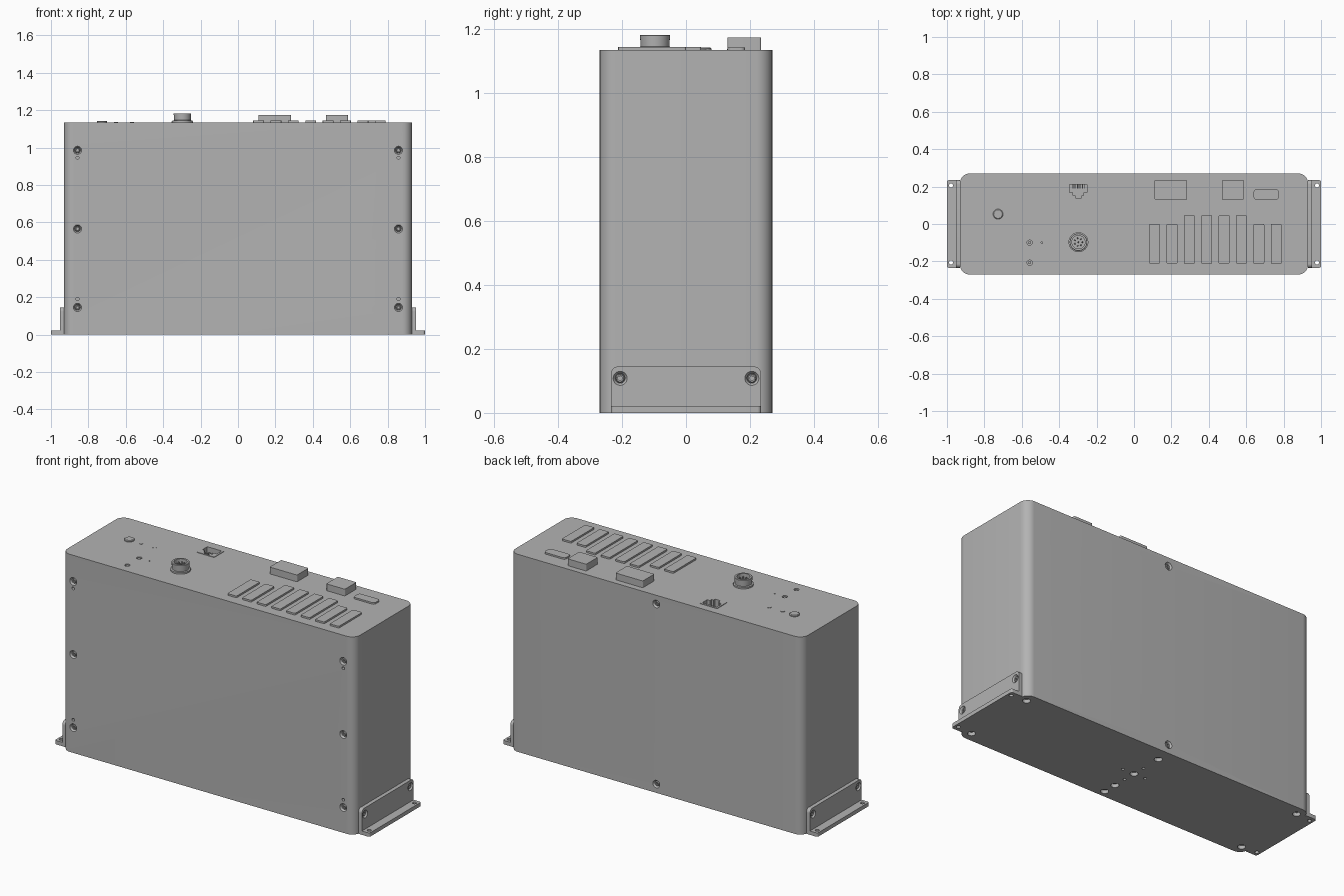
import bpy, bmesh, math
from mathutils import Matrix, Vector

if "Cube" in bpy.data.objects:
    bpy.data.objects.remove(bpy.data.objects["Cube"])

grey = bpy.data.materials.new("plain grey")
grey.use_nodes = True
colour = (0.45, 0.45, 0.45, 1)
grey.diffuse_color = colour
grey.node_tree.nodes["Principled BSDF"].inputs["Base Color"].default_value = colour

W, D, H = 0.93, 0.27, 1.135
# Rotations carrying local +z onto a face's outward direction
FRONT = Matrix.Rotation(math.pi / 2, 4, 'X')
BACK = Matrix.Rotation(-math.pi / 2, 4, 'X')
DOWN = Matrix.Rotation(math.pi, 4, 'X')
UP = Matrix()


def side(s):
    return Matrix.Rotation(s * math.pi / 2, 4, 'Y')


def finish(name, bm):
    bmesh.ops.recalc_face_normals(bm, faces=bm.faces)
    mesh = bpy.data.meshes.new(name)
    bm.to_mesh(mesh)
    bm.free()
    mesh.materials.append(grey)
    obj = bpy.data.objects.new(name, mesh)
    bpy.context.collection.objects.link(obj)
    return obj


def smooth(obj):
    bpy.ops.object.select_all(action='DESELECT')
    obj.select_set(True)
    bpy.context.view_layer.objects.active = obj
    bpy.ops.object.shade_smooth_by_angle(angle=math.radians(30))


def add_box(bm, x0, x1, y0, y1, z0, z1):
    m = Matrix.Translation(((x0 + x1) / 2, (y0 + y1) / 2, (z0 + z1) / 2))
    m = m @ Matrix.Diagonal((x1 - x0, y1 - y0, z1 - z0, 1))
    return bmesh.ops.create_cube(bm, size=1, matrix=m)["verts"]


def box(name, x0, x1, y0, y1, z0, z1, radius=0, axis=2, pick=lambda v: True):
    """Box with the edges along one axis rounded."""
    bm = bmesh.new()
    add_box(bm, x0, x1, y0, y1, z0, z1)
    if radius:
        edges = [e for e in bm.edges
                 if abs((e.verts[0].co - e.verts[1].co).normalized()[axis]) > 0.9
                 and all(pick(v.co) for v in e.verts)]
        bmesh.ops.bevel(bm, geom=edges, offset=radius, segments=8,
                        profile=0.5, affect='EDGES')
    obj = finish(name, bm)
    smooth(obj)
    return obj


def add_lathe(bm, place, turn, profile, sides=24):
    """Closed turned solid; profile holds (radius, height) from bottom to top."""
    m = Matrix.Translation(place) @ turn
    rings = []
    for r, z in profile:
        rings.append([bm.verts.new(m @ Vector((r * math.cos(a), r * math.sin(a), z)))
                      for a in (math.tau * i / sides for i in range(sides))])
    for low, high in zip(rings, rings[1:]):
        for i in range(sides):
            j = (i + 1) % sides
            bm.faces.new((low[i], low[j], high[j], high[i]))
    bm.faces.new(rings[0][::-1])
    bm.faces.new(rings[-1])


def lathe(name, place, turn, profile, sides=24):
    bm = bmesh.new()
    add_lathe(bm, place, turn, profile, sides)
    obj = finish(name, bm)
    smooth(obj)
    return obj


def cut(obj, bm):
    cutter = finish("cutter", bm)
    cutter.hide_render = True
    bpy.context.view_layer.objects.active = obj
    mod = obj.modifiers.new("cut", 'BOOLEAN')
    mod.operation, mod.solver, mod.object = 'DIFFERENCE', 'EXACT', cutter
    bpy.ops.object.modifier_apply(modifier=mod.name)
    bpy.data.objects.remove(cutter)
    smooth(obj)


def hole(bm, place, turn, r, depth=0.02):
    add_lathe(bm, place, turn, [(r, -depth), (r, 0.01)], 20)


def countersink(bm, place, turn):
    add_lathe(bm, place, turn, [(0.015, -0.022), (0.015, -0.01), (0.022, 0), (0.022, 0.01)])


def screw(name, place, turn):
    """Screw head with a hexagonal socket, set in its countersink."""
    obj = lathe(name, place, turn, [(0.014, -0.023), (0.014, -0.009), (0.011, -0.005)])
    bm = bmesh.new()
    add_lathe(bm, place, turn, [(0.007, -0.014), (0.007, 0.01)], 6)
    cut(obj, bm)


# Case
case = box("case", -W, W, -D, D, 0, H, 0.05)
cuts = bmesh.new()
screws = []
for s in (-1, 1):
    for z in (0.145, 0.565, 0.985):
        screws.append(("front_screw", (s * 0.858, -D, z), FRONT))
    for z in (0.19, 0.945):
        hole(cuts, (s * 0.858, -D, z), FRONT, 0.008)
for z in (0.05, 1.085):
    screws.append(("back_screw", (0, D, z), BACK))
for name, place, turn in screws:
    countersink(cuts, place, turn)
    screw(name, place, turn)

# Underside holes
for x in (-0.885, 0.885):
    for y in (-0.215, 0.215):
        hole(cuts, (x, y, 0), DOWN, 0.021)
for y in (-0.23, -0.15, 0, 0.19):
    hole(cuts, (0, y, 0), DOWN, 0.021)
for x, y in ((1, 0), (-1, 0), (0, 1), (0, -1)):
    hole(cuts, (x * 0.073, y * 0.073, 0), DOWN, 0.008)

# Top panel holes and network socket
for y in (-0.1, -0.207):
    hole(cuts, (-0.558, y, H), UP, 0.014)
hole(cuts, (-0.493, -0.1, H), UP, 0.004)
jx = -0.298
cut(case, cuts)
for x, y0, y1 in ((0.046, 0.168, 0.212), (0.028, 0.152, 0.169), (0.016, 0.138, 0.153)):
    slot = bmesh.new()
    add_box(slot, jx - x, jx + x, y0, y1, H - 0.07, H + 0.02)
    cut(case, slot)
frame = box("socket_frame", jx - 0.057, jx + 0.057, 0.128, 0.224, H - 0.002, H + 0.003, 0.008)
for x, y0, y1 in ((0.046, 0.168, 0.212), (0.028, 0.152, 0.169), (0.016, 0.138, 0.153)):
    slot = bmesh.new()
    add_box(slot, jx - x, jx + x, y0, y1, H - 0.02, H + 0.02)
    cut(frame, slot)
for i in range(8):
    x = jx + (i - 3.5) * 0.009
    box("socket_contact", x - 0.002, x + 0.002, 0.19, 0.213, H - 0.03, H - 0.026)

# Button, lamps and hole inserts
lathe("button", (-0.727, 0.053, H), UP, [(0.027, -0.01), (0.027, 0.005), (0.023, 0.008)])
for x in (-0.652, -0.567):
    lathe("lamp", (x, 0.053, H), UP, [(0.011, -0.01), (0.011, 0.002)], 16)
for y in (-0.1, -0.207):
    lathe("hole_insert", (-0.558, y, H), UP, [(0.008, -0.021), (0.008, -0.004)], 16)

# Round connector with pins
place = (-0.297, -0.097, H)
shell = lathe("round_connector", place, UP,
              [(0.053, -0.01), (0.053, 0.009), (0.045, 0.011), (0.047, 0.046), (0.045, 0.048)], 32)
bore = bmesh.new()
add_lathe(bore, place, UP, [(0.035, 0.018), (0.035, 0.06)], 32)
cut(shell, bore)
key = [(0, 0)] + [(0.021 * math.cos(a), 0.021 * math.sin(a))
                  for a in (math.tau * i / 7 for i in range(7))]
for x, y in key:
    lathe("connector_pin", (place[0] + x, place[1] + y, H), UP,
          [(0.004, 0.015), (0.004, 0.035), (0.002, 0.038)], 10)

# Terminal blocks and flat display port
for x0, x1 in ((0.11, 0.284), (0.47, 0.588)):
    box("terminal_block", x0, x1, 0.13, 0.235, H - 0.01, 1.174, 0.006)
box("display_port", 0.64, 0.775, 0.13, 0.185, H - 0.01, 1.144, 0.015)

# Row of raised port covers
for i in range(8):
    x = 0.11 + i * 0.0929
    top = 0.047 if 2 <= i <= 5 else 0.0
    box("port_cover", x - 0.029, x + 0.029, -0.212, top, H - 0.01, 1.145, 0.006)

# Mounting brackets
for s, word in ((-1, "right"), (1, "left")):
    a, b = sorted((s * W, s * 0.952))
    wall = box(word + "_bracket_wall", a, b, -0.235, 0.235, 0, 0.145, 0.022, 0,
               lambda v: v.z > 0.1)
    a, b = sorted((s * 0.945, s * 1.0))
    foot = box(word + "_bracket_foot", a, b, -0.235, 0.235, 0, 0.022, 0.012, 2,
               lambda v: abs(v.x) > 0.98)
    wall_cut, foot_cut = bmesh.new(), bmesh.new()
    for y in (-0.206, 0.206):
        countersink(wall_cut, (s * 0.952, y, 0.108), side(s))
        screw(word + "_bracket_screw", (s * 0.952, y, 0.108), side(s))
        hole(foot_cut, (s * 0.978, y, 0.022), UP, 0.011, 0.05)
    cut(wall, wall_cut)
    cut(foot, foot_cut)
